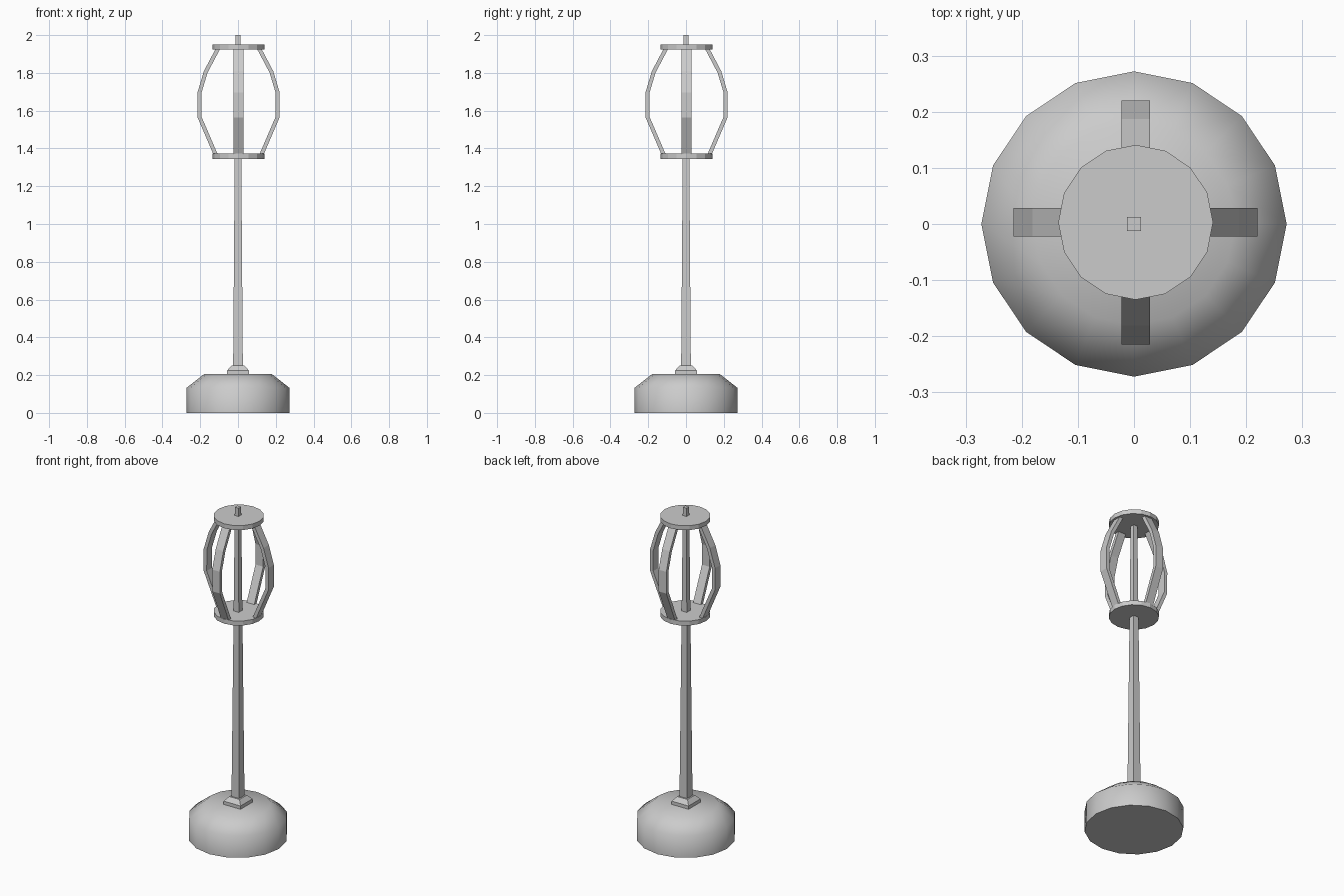
import bpy, bmesh, math
from mathutils import Vector

if "Cube" in bpy.data.objects:
    bpy.data.objects.remove(bpy.data.objects["Cube"], do_unlink=True)

grey = bpy.data.materials.new("plain grey")
grey.use_nodes = True
grey.diffuse_color = (0.6, 0.6, 0.6, 1)
grey.node_tree.nodes["Principled BSDF"].inputs["Base Color"].default_value = (0.6, 0.6, 0.6, 1)

CAGE = 0.003  # slight offset of the cage from the pole axis


def loft(name, rings):
    """Skin a closed solid through equal-length rings of points."""
    bm = bmesh.new()
    loops = [[bm.verts.new(p) for p in ring] for ring in rings]
    n = len(loops[0])
    for a, b in zip(loops, loops[1:]):
        for i in range(n):
            j = (i + 1) % n
            bm.faces.new((a[i], a[j], b[j], b[i]))
    bm.faces.new(loops[0][::-1])
    bm.faces.new(loops[-1])
    bmesh.ops.recalc_face_normals(bm, faces=bm.faces)
    mesh = bpy.data.meshes.new(name)
    bm.to_mesh(mesh)
    bm.free()
    mesh.materials.append(grey)
    obj = bpy.data.objects.new(name, mesh)
    bpy.context.collection.objects.link(obj)
    return obj


def turned(name, profile, sides, start=0, shift=0):
    """Stack regular polygons from (radius, height) pairs."""
    angles = [start + math.tau * i / sides for i in range(sides)]
    return loft(name, [[(shift + r * math.cos(a), shift + r * math.sin(a), z)
                        for a in angles] for r, z in profile])


def square(name, profile):
    """Square column from (half width, height) pairs."""
    return turned(name, [(h * math.sqrt(2), z) for h, z in profile], 4, math.pi / 4)


# Round smooth base
base = turned("base", [(0.272, 0), (0.272, 0.133), (0.18, 0.205)], 16)
bpy.ops.object.select_all(action="DESELECT")
base.select_set(True)
bpy.context.view_layer.objects.active = base
bpy.ops.object.shade_smooth_by_angle(angle=math.radians(60))

# Collar and tapered pole
square("collar", [(0.057, 0.2), (0.057, 0.225), (0.035, 0.25)])
square("pole", [(0.026, 0.2), (0.0125, 2.0)])

# Cage discs
for name, z in (("lower_disc", 1.345), ("upper_disc", 1.923)):
    turned(name, [(0.138, z), (0.138, z + 0.027)], 16, 0, CAGE)

# Four bowed cage bars: each ring is a flat strip section along the path
path = [(0.118, 1.36), (0.207, 1.567), (0.207, 1.695), (0.174, 1.805), (0.108, 1.93)]
thick, half_width = 0.0105, 0.0255
points = [Vector(p) for p in path]
for k, side in enumerate(("left", "back", "right", "front")):
    turn = k * math.pi / 2
    out = Vector((math.cos(turn), math.sin(turn), 0))
    across = Vector((-out.y, out.x, 0)) * half_width
    rings = []
    for i, p in enumerate(points):
        before = (p - points[max(i - 1, 0)]).normalized()
        after = (points[min(i + 1, len(points) - 1)] - p).normalized()
        t = (before + after).normalized()
        normal = (out * t.y - Vector((0, 0, t.x))) * thick
        centre = Vector((CAGE, CAGE, p.y)) + out * p.x
        rings.append([centre - normal - across, centre + normal - across,
                      centre + normal + across, centre - normal + across])
    loft(side + "_cage_bar", rings)
